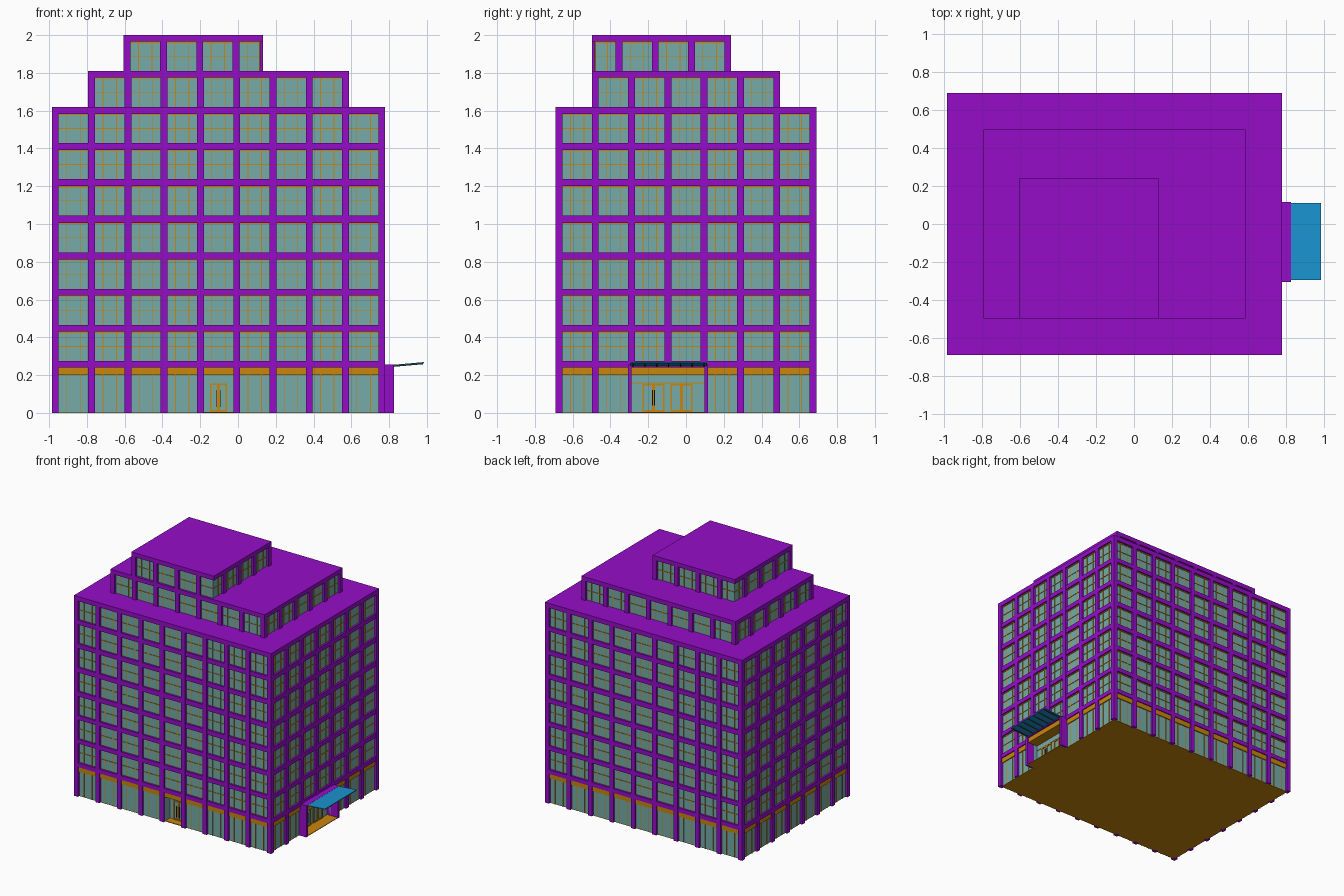
import bpy, bmesh, math
from mathutils import Matrix

if "Cube" in bpy.data.objects:
    bpy.data.objects.remove(bpy.data.objects["Cube"])

PITCH, PIER, REC = 0.192, 0.036, 0.018   # bay spacing, pier width, glass recess


def material(name, rgb):
    m = bpy.data.materials.new(name)
    m.diffuse_color = (*rgb, 1)
    m.use_nodes = True
    m.node_tree.nodes["Principled BSDF"].inputs["Base Color"].default_value = m.diffuse_color
    return m


PURPLE = material("purple_wall", (0.30, 0.004, 0.58))
GLASS = material("glass", (0.18, 0.41, 0.39))
ORANGE = material("orange_trim", (0.58, 0.24, 0.004))
BLUE = material("blue_canopy", (0.01, 0.30, 0.63))
DARK = material("dark_metal", (0.06, 0.04, 0.02))


def boxes(name, items, mat):
    """One object made of axis-aligned boxes (x0,x1,y0,y1,z0,z1)."""
    bm = bmesh.new()
    for x0, x1, y0, y1, z0, z1 in items:
        mx = Matrix.Translation(((x0 + x1) / 2, (y0 + y1) / 2, (z0 + z1) / 2))
        bmesh.ops.create_cube(bm, size=1, matrix=mx @ Matrix.Diagonal((x1 - x0, y1 - y0, z1 - z0, 1)))
    me = bpy.data.meshes.new(name)
    bm.to_mesh(me)
    bm.free()
    me.materials.append(mat)
    ob = bpy.data.objects.new(name, me)
    bpy.context.collection.objects.link(ob)
    return ob


def sides(x0, x1, y0, y1):
    """Front, right, back, left: origin, along, inward, length."""
    return [((x0, y0), (1, 0), (0, 1), x1 - x0), ((x1, y0), (0, 1), (-1, 0), y1 - y0),
            ((x1, y1), (-1, 0), (0, -1), x1 - x0), ((x0, y1), (0, -1), (1, 0), y1 - y0)]


def on_side(side, u0, u1, d0, d1, z0, z1):
    """Box on a facade: u along it, d inward from its face."""
    o, u, n, _ = side
    xs = sorted(o[0] + u[0] * a + n[0] * d for a, d in ((u0, d0), (u1, d1)))
    ys = sorted(o[1] + u[1] * a + n[1] * d for a, d in ((u0, d0), (u1, d1)))
    return (*xs, *ys, z0, z1)


def tier(name, x0, x1, y0, y1, windows, top, pinwheel=False, ground=False):
    """Glass core, piers, floor bands and mullions of one building block."""
    piers, bars, bands = [], [], []
    base = windows[0][0]
    slabs = [(x0 + .002, x1 - .002, y0 + .002, y1 - .002, a[1], b[0])
             for a, b in zip(windows, windows[1:])]
    slabs.append((x0, x1, y0, y1, windows[-1][1], top))
    for s, side in enumerate(sides(x0, x1, y0, y1)):
        length = side[3]
        flip = pinwheel and s in (1, 3)

        def put(lst, u0, u1, d0, d1, z0, z1):
            if flip:
                u0, u1 = length - u1, length - u0
            lst.append(on_side(side, u0, u1, d0, d1, z0, z1))

        bays = math.ceil((length - PIER) / PITCH - 0.01)
        for i in range(bays + (0 if pinwheel else 1)):
            portal_pier = ground and s == 1 and i in (2, 3, 4)
            put(piers, i * PITCH, i * PITCH + PIER, 0, PIER,
                windows[0][1] if portal_pier else base, top - 0.01)
        for i in range(bays):
            a = i * PITCH + PIER
            b = min((i + 1) * PITCH, length - REC)
            for k, (z0, z1) in enumerate(windows):
                low = ground and k == 0
                if low and s == 1 and i in (2, 3):
                    continue
                if low:
                    put(bands, a, b, REC - .008, REC + .005, 0.2, z1)
                    if s == 0 and i == 4:
                        continue
                    z1 = 0.2
                else:
                    zm = (z0 + z1) / 2
                    put(bars, a, b, REC - .004, REC + .002, zm - .002, zm + .002)
                    put(bars, a, b, REC - .005, REC + .002, z1 - .006, z1)
                for t in (0.27, 0.73):
                    c = a + t * (PITCH - PIER)
                    if c < b:
                        put(bars, c - .002, c + .002, REC - .004, REC + .002, z0, z1)
    boxes(name + "_piers", piers, PURPLE)
    boxes(name + "_floor_bands_and_roof", slabs, PURPLE)
    boxes(name + "_mullions", bars, ORANGE)
    if bands:
        boxes(name + "_shopfront_band", bands, ORANGE)
    return boxes(name + "_glass", [(x0 + REC, x1 - REC, y0 + REC, y1 - REC,
                                    base + (.003 if ground else 0), top - .01)], GLASS)


# Three stepped blocks
X0, X1, Y = -0.985, 0.779, 0.69
main_windows = [(0, .24), (.274, .43), (.465, .622), (.657, .812), (.85, 1.005),
                (1.045, 1.2), (1.237, 1.392), (1.428, 1.583)]
glass = tier("main_block", X0, X1, -Y, Y, main_windows, 1.62, ground=True)
tier("middle_block", -0.793, 0.587, -0.498, 0.498, [(1.62, 1.775)], 1.81)
tier("top_block", -0.605, 0.132, -0.498, 0.239, [(1.81, 1.965)], 2.0, pinwheel=True)

# Ground floor slab, also the floor of both entrances
boxes("ground_floor", [(X0 + REC, X1 - REC, -Y + REC, Y - REC, 0, .005),
                       (X1 - .03, .823, -.295, .105, 0, .005)], ORANGE)

# Cut both entrance recesses out of the glass core
PX, FY = X1 - 0.05, -Y + 0.08            # recessed glass planes
D0, D1 = X0 + 4 * PITCH + PIER, X0 + 5 * PITCH
cutter = boxes("entrance_cutter", [(PX, .9, -.288, .098, -.1, .245),
                                   (D0, D1, -.8, FY, -.1, .2)], GLASS)
cutter.hide_render = True
mod = glass.modifiers.new("entrances", 'BOOLEAN')
mod.object, mod.operation, mod.solver = cutter, 'DIFFERENCE', 'EXACT'
bpy.context.view_layer.objects.active = glass
bpy.ops.object.modifier_apply(modifier=mod.name)
bpy.data.objects.remove(cutter)

# Side entrance portal
boxes("portal_frame", [(PX, .826, -.306, -.288, 0, .245), (PX, .826, .098, .116, 0, .245),
                       (PX, .826, -.306, .116, .24, .256)], PURPLE)
boxes("portal_band", [(PX - .005, .815, -.288, .098, .2, .24)], ORANGE)


def leaf(axis, plane, a, b, top, w=.008):
    """Frame of a door leaf standing on a recessed glass plane."""
    parts = [(a, a + w, 0, top), (b - w, b, 0, top), (a, b, top - w, top), (a, b, .004, .014)]
    p0, p1 = plane - .005, plane + .006
    return [(p0, p1, u0, u1, z0, z1) if axis == 'x' else (u0, u1, p0, p1, z0, z1)
            for u0, u1, z0, z1 in parts]


side_leaves = []
for a in (-.23, -.172, -.082, -.024):
    side_leaves += leaf('x', PX, a, a + .058, .152)
boxes("side_doors", side_leaves + [(PX - .004, PX + .004, -.288, .098, .155, .16)], ORANGE)
boxes("side_door_handles", [(PX + .008, PX + .016, y - .003, y + .003, .04, .12)
                            for y in (-.178, -.166)], DARK)

# Front entrance doors
mid = (D0 + D1) / 2
boxes("front_doors", leaf('y', FY, mid - .046, mid, .155) + leaf('y', FY, mid, mid + .046, .155), ORANGE)
boxes("front_door_handles", [(x - .002, x + .002, FY - .015, FY - .006, .03, .12)
                             for x in (mid - .012, mid + .012)], DARK)

# Sloping blue canopy with ribs under it
tilt = math.atan2(.014, .16)
canopy = boxes("canopy", [(0, .16, -.295, .111, -.003, .003)], BLUE)
ribs = boxes("canopy_ribs", [(0, .155, y - .003, y + .003, -.008, -.002)
                             for y in [-.28 + i * .0626 for i in range(7)]], DARK)
for ob in (canopy, ribs):
    ob.location = (.825, 0, .252)
    ob.rotation_euler = (0, -tilt, 0)
